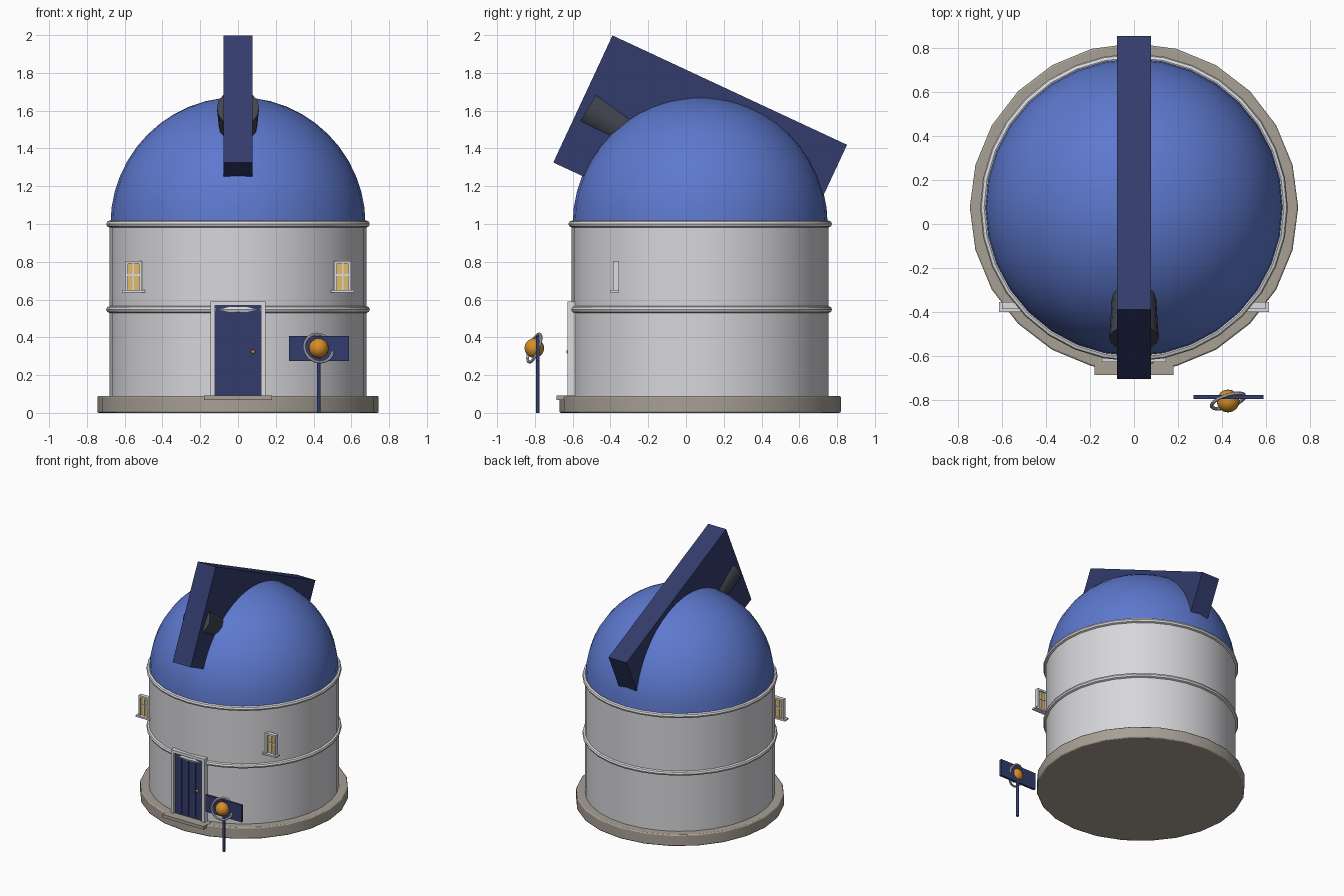
import bpy, math
from mathutils import Vector, Matrix

if "Cube" in bpy.data.objects:
    bpy.data.objects.remove(bpy.data.objects["Cube"])

CY = 0.075  # building centre in y


def mat(name, rgb):
    m = bpy.data.materials.new(name)
    m.diffuse_color = (*rgb, 1)
    m.use_nodes = True
    m.node_tree.nodes["Principled BSDF"].inputs["Base Color"].default_value = m.diffuse_color
    return m


BLUE = mat("dome blue", (0.11, 0.19, 0.62))
NAVY = mat("dark navy", (0.033, 0.045, 0.15))
WALL = mat("wall white", (0.68, 0.68, 0.71))
TRIM = mat("trim white", (0.72, 0.72, 0.74))
STONE = mat("warm stone", (0.39, 0.35, 0.30))
GLOW = mat("window yellow", (0.75, 0.50, 0.14))
GOLD = mat("planet orange", (0.68, 0.27, 0.02))
METAL = mat("telescope grey", (0.055, 0.06, 0.08))


def finish(name, m, smooth=False, bevel=0):
    o = bpy.context.object
    o.name = o.data.name = name
    o.data.materials.clear()
    o.data.materials.append(m)
    if bevel:
        b = o.modifiers.new("bevel", 'BEVEL')
        b.width, b.segments = bevel, 2
    if smooth:
        bpy.ops.object.shade_smooth_by_angle(angle=math.radians(40))
    return o


def box(name, m, x, y, z, bevel=0):
    """Box from (min, max) pairs."""
    c = [(a[0] + a[1]) / 2 for a in (x, y, z)]
    bpy.ops.mesh.primitive_cube_add(size=1)
    o = finish(name, m, False, bevel)
    s = [a[1] - a[0] for a in (x, y, z)]
    o.data.transform(Matrix.Translation(c) @ Matrix.Diagonal((*s, 1)))
    return o


def cone(name, m, a, b, r1, r2, n, bevel=0):
    """Cylinder or cone between two points."""
    a, b = Vector(a), Vector(b)
    bpy.ops.mesh.primitive_cone_add(vertices=n, radius1=r1, radius2=r2, depth=(b - a).length,
                                    location=(a + b) / 2,
                                    rotation=(b - a).to_track_quat('Z', 'Y').to_euler())
    return finish(name, m, True, bevel)


def ring(name, m, loc, normal, R, r, n):
    bpy.ops.mesh.primitive_torus_add(major_radius=R, minor_radius=r, major_segments=n, minor_segments=8,
                                     location=loc, rotation=Vector(normal).to_track_quat('Z', 'Y').to_euler())
    return finish(name, m, True)


def ball(name, m, loc, r):
    bpy.ops.mesh.primitive_uv_sphere_add(segments=16, ring_count=10, radius=r, location=loc)
    return finish(name, m, True)


# plinth, round wall and belts
cone("plinth", STONE, (0, CY, 0), (0, CY, 0.09), 0.745, 0.745, 24, 0.008)
cone("wall", WALL, (0, CY, 0.085), (0, CY, 1.0), 0.68, 0.68, 32)
for i, z in enumerate((0.547, 1.0)):
    ring(f"wall_belt_{i}", TRIM, (0, CY, z), (0, 0, 1), 0.68, 0.018, 32)

# dome: quarter-circle profile spun around the centre
N, R = 32, 12
verts = [(0.675 * math.cos(t) * math.cos(p), CY + 0.675 * math.cos(t) * math.sin(p), 1 + 0.672 * math.sin(t))
         for t in (math.pi / 2 * k / R for k in range(R)) for p in (math.tau * j / N for j in range(N))]
verts.append((0, CY, 1.672))
faces = [(k * N + j, k * N + (j + 1) % N, (k + 1) * N + (j + 1) % N, (k + 1) * N + j)
         for k in range(R - 1) for j in range(N)]
faces += [((R - 1) * N + j, (R - 1) * N + (j + 1) % N, R * N) for j in range(N)]
me = bpy.data.meshes.new("dome")
me.from_pydata(verts, [], faces)
dome = bpy.data.objects.new("dome", me)
bpy.context.collection.objects.link(dome)
bpy.context.view_layer.objects.active = dome
bpy.ops.object.select_all(action='DESELECT')
dome.select_set(True)
finish("dome", BLUE, True)

# tilted shutter slab through the dome, and the telescope inside it
slab = box("shutter", NAVY, (-0.078, 0.078), (-0.685, 0.685), (-0.371, 0.371))
slab.rotation_euler.x = math.radians(-25)
slab.location = (0, 0.075, 1.3725)
axis = Vector((0, 0.858, -0.513))
front = Vector((0, -0.518, 1.614))
cone("telescope", METAL, front, front + axis * 0.5, 0.112, 0.085, 16)

# door: backing, planks, frame, knob and step
box("door", NAVY, (-0.122, 0.122), (-0.608, -0.57), (0.09, 0.57))
for i in range(4):
    x = -0.12 + i * 0.06
    box(f"door_plank_{i}", NAVY, (x + 0.002, x + 0.058), (-0.613, -0.60), (0.092, 0.568))
for s in (-1, 1):
    box("door_jamb", TRIM, sorted((s * 0.122, s * 0.146)), (-0.627, -0.575), (0.085, 0.59))
box("door_lintel", TRIM, (-0.146, 0.146), (-0.627, -0.575), (0.568, 0.59))
ball("door_knob", GOLD, (0.08, -0.623, 0.323), 0.011)
box("door_step", STONE, (-0.18, 0.18), (-0.685, -0.59), (0.067, 0.092))

# windows on both sides of the front
for s in (-1, 1):
    def wbox(name, m, x, y, z):
        return box(name, m, sorted((s * x[0], s * x[1])), y, z)
    wbox("window_pane", GLOW, (0.515, 0.592), (-0.373, -0.365), (0.65, 0.80))
    fy = (-0.386, -0.355)
    for x in ((0.507, 0.523), (0.583, 0.598)):
        wbox("window_stile", TRIM, x, fy, (0.645, 0.805))
    wbox("window_head", TRIM, (0.523, 0.583), fy, (0.79, 0.805))
    wbox("window_mullion", TRIM, (0.5495, 0.5575), (-0.38, -0.36), (0.65, 0.79))
    wbox("window_rail", TRIM, (0.523, 0.583), (-0.38, -0.36), (0.726, 0.734))
    wbox("window_sill", TRIM, (0.492, 0.613), (-0.40, -0.355), (0.637, 0.65))

# sign: post, board and ringed planet
cone("sign_post", NAVY, (0.427, -0.785, 0), (0.427, -0.785, 0.40), 0.010, 0.010, 10)
box("sign_board", NAVY, (0.27, 0.587), (-0.793, -0.775), (0.275, 0.408))
ball("sign_planet", GOLD, (0.427, -0.803, 0.343), 0.052)
ring("planet_ring", TRIM, (0.427, -0.803, 0.343), (0.33, -1, 0.38), 0.079, 0.008, 24)
